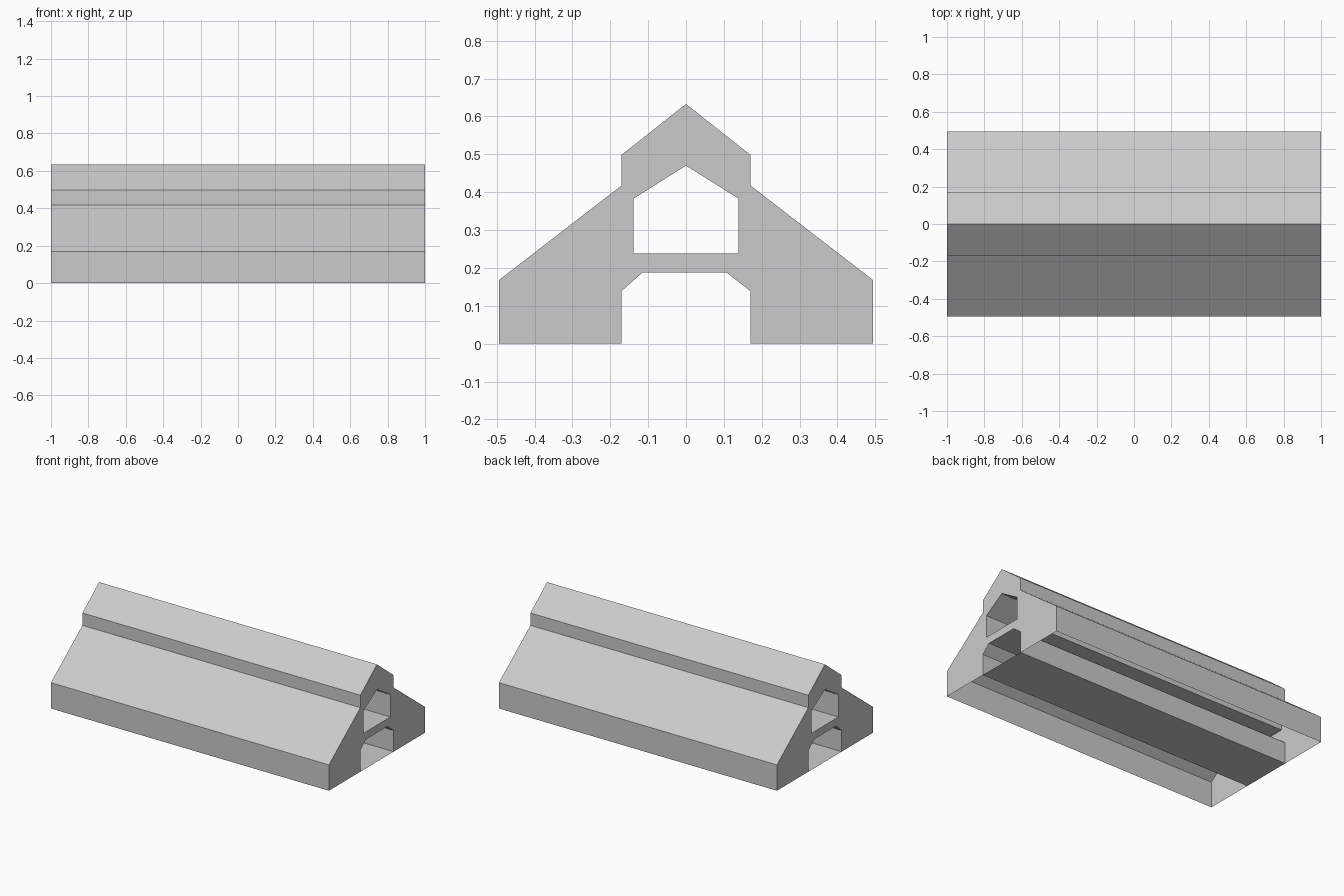
import bpy, bmesh

if "Cube" in bpy.data.objects:
    bpy.data.objects.remove(bpy.data.objects["Cube"])

grey = bpy.data.materials.new("light_grey")
grey.diffuse_color = (0.6, 0.6, 0.6, 1)
grey.use_nodes = True
grey.node_tree.nodes["Principled BSDF"].inputs["Base Color"].default_value = grey.diffuse_color
HALF = 1.0

# End profile (y, z), anticlockwise seen from +x, including the tunnel notch
OUTER = [(-0.494, 0), (-0.171, 0), (-0.171, 0.138), (-0.115, 0.188),
         (0.107, 0.188), (0.171, 0.138), (0.171, 0), (0.494, 0),
         (0.494, 0.168), (0.171, 0.417), (0.171, 0.498), (0, 0.633),
         (-0.171, 0.498), (-0.171, 0.417), (-0.494, 0.168)]
# Upper passage, clockwise so its walls face inward
PASSAGE = [(-0.139, 0.238), (-0.139, 0.383), (0, 0.47),
           (0.139, 0.383), (0.139, 0.238)]
OPEN_EDGES = {0, 6}  # undersides of the two side bays are open


def finish(bm, name):
    mesh = bpy.data.meshes.new(name)
    bm.to_mesh(mesh)
    bm.free()
    mesh.materials.append(grey)
    obj = bpy.data.objects.new(name, mesh)
    bpy.context.collection.objects.link(obj)


def strip(bm, points, skip=()):
    """Sweep a closed profile along x, leaving out the skipped sides."""
    rings = [[bm.verts.new((x, y, z)) for y, z in points] for x in (-HALF, HALF)]
    n = len(points)
    for i in range(n):
        j = (i + 1) % n
        if i not in skip:
            bm.faces.new((rings[0][i], rings[0][j], rings[1][j], rings[1][i]))


# Outer shell and walls of the upper passage
bm = bmesh.new()
strip(bm, OUTER, OPEN_EDGES)
strip(bm, PASSAGE)
finish(bm, "hall_walls_and_roof")

# Gable ends with the passage cut through
for name, side in (("left_gable", -1), ("right_gable", 1)):
    bm = bmesh.new()
    edges = []
    for points in (OUTER, PASSAGE):
        ring = [bm.verts.new((side * HALF, y, z)) for y, z in points]
        edges += [bm.edges.new((ring[i - 1], ring[i])) for i in range(len(ring))]
    bmesh.ops.triangle_fill(bm, use_beauty=True, use_dissolve=False,
                            edges=edges, normal=(side, 0, 0))
    for f in bm.faces:
        f.normal_update()
        if f.normal.x * side < 0:
            f.normal_flip()
    finish(bm, name)

# Floor sheet of the lower tunnel
bm = bmesh.new()
bm.faces.new([bm.verts.new((x, y, 0)) for x, y in
              ((-HALF, -0.171), (-HALF, 0.171), (HALF, 0.171), (HALF, -0.171))])
finish(bm, "tunnel_floor")
